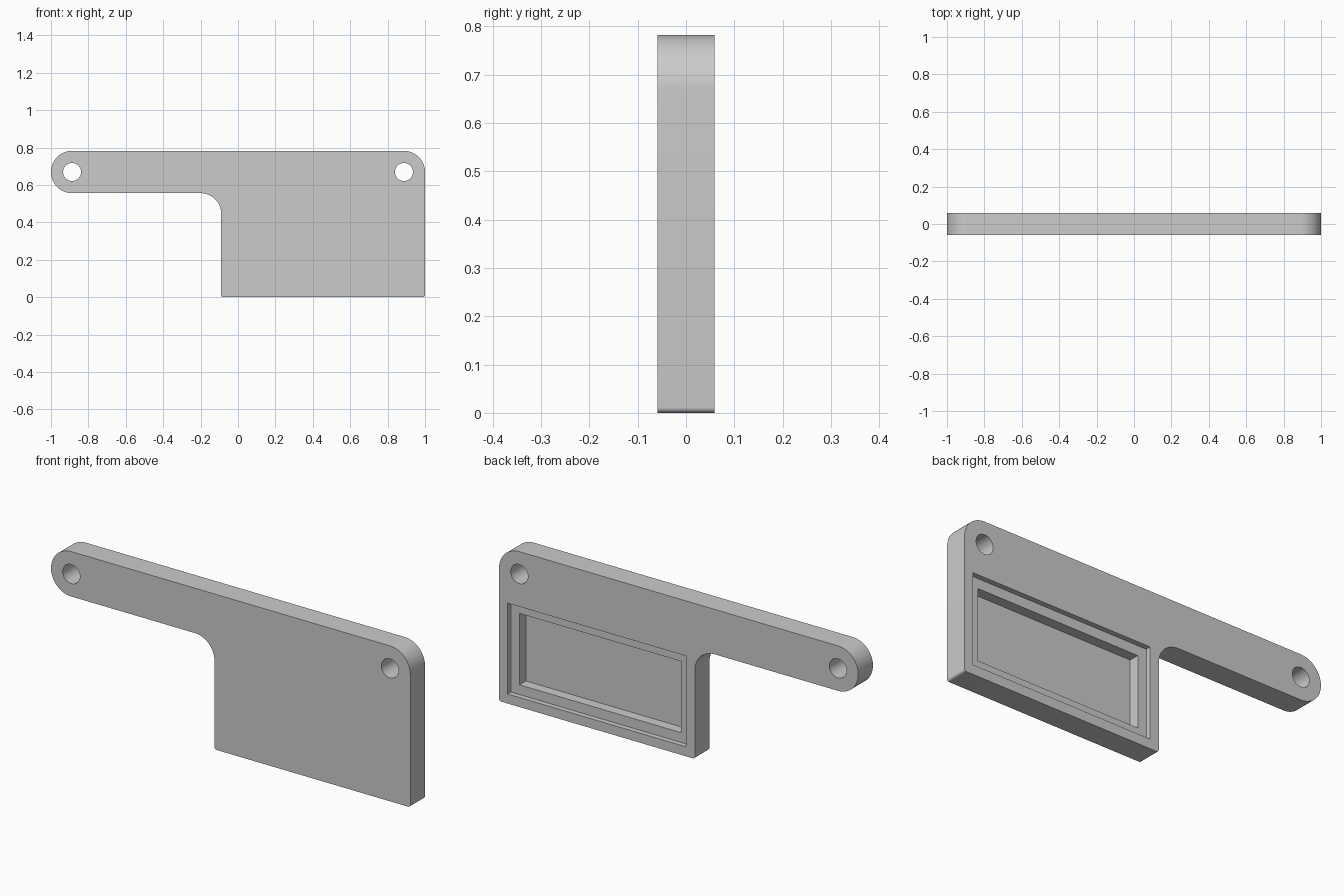
import bpy
import bmesh
from math import cos, sin, pi, radians
from mathutils import Vector, Matrix

if "Cube" in bpy.data.objects:
    bpy.data.objects.remove(bpy.data.objects["Cube"], do_unlink=True)

HALF = 0.0585              # half thickness of the plate
TOP, ARM_BOTTOM = 0.782, 0.556
R = (TOP - ARM_BOTTOM) / 2  # arm end radius
HOLE_Z = TOP - R
BODY_LEFT = -0.09

grey = bpy.data.materials.new("plain grey")
grey.use_nodes = True
grey.diffuse_color = (0.6, 0.6, 0.6, 1)
grey.node_tree.nodes["Principled BSDF"].inputs["Base Color"].default_value = (0.6, 0.6, 0.6, 1)


def arc(cx, cz, r, start, end, steps):
    """Points on an arc in the xz plane, angles in degrees."""
    angles = [radians(start + (end - start) * i / steps) for i in range(steps + 1)]
    return [(cx + r * cos(a), cz + r * sin(a)) for a in angles]


def finish(bm, name):
    bmesh.ops.recalc_face_normals(bm, faces=bm.faces)
    mesh = bpy.data.meshes.new(name)
    bm.to_mesh(mesh)
    bm.free()
    mesh.materials.append(grey)
    obj = bpy.data.objects.new(name, mesh)
    bpy.context.collection.objects.link(obj)
    return obj


def prism(name, outline, y0, y1):
    """Extrude an xz outline from y0 to y1."""
    bm = bmesh.new()
    face = bm.faces.new([bm.verts.new((x, y0, z)) for x, z in outline])
    out = bmesh.ops.extrude_face_region(bm, geom=[face])
    verts = [g for g in out["geom"] if isinstance(g, bmesh.types.BMVert)]
    bmesh.ops.translate(bm, verts=verts, vec=(0, y1 - y0, 0))
    return finish(bm, name)


def rect(x0, x1, z0, z1):
    return [(x0, z0), (x1, z0), (x1, z1), (x0, z1)]


# Plate outline: rounded arm, inner fillet and body
small = 0.012
fillet = 0.11
outline = (
    arc(BODY_LEFT + small, small, small, 180, 270, 6)
    + arc(1 - small, small, small, 270, 360, 6)
    + arc(1 - R, HOLE_Z, R, 0, 90, 20)
    + arc(-1 + R, HOLE_Z, R, 90, 270, 40)
    + arc(BODY_LEFT - fillet, ARM_BOTTOM - fillet, fillet, 90, 0, 20)
)
plate = prism("mounting_plate", outline, -HALF, HALF)

# Cutters: two through holes, then a stepped pocket in the back
cutters = [
    prism("hole_cutter", arc(x, HOLE_Z, 0.048, 0, 352.5, 47), -0.2, 0.2)
    for x in (-1 + R, 1 - R)
]
cutters.append(prism("shallow_pocket_cutter", rect(-0.042, 0.952, 0.048, 0.505), HALF - 0.026, 0.2))
cutters.append(prism("deep_pocket_cutter", rect(0.006, 0.904, 0.097, 0.456), HALF - 0.077, 0.2))

bpy.ops.object.select_all(action="DESELECT")
plate.select_set(True)
bpy.context.view_layer.objects.active = plate
for cutter in cutters:
    cutter.hide_render = True
    mod = plate.modifiers.new(cutter.name, "BOOLEAN")
    mod.operation = "DIFFERENCE"
    mod.solver = "EXACT"
    mod.object = cutter
    bpy.ops.object.modifier_apply(modifier=mod.name)
    bpy.data.objects.remove(cutter, do_unlink=True)

bpy.ops.object.shade_smooth_by_angle(angle=radians(30))
